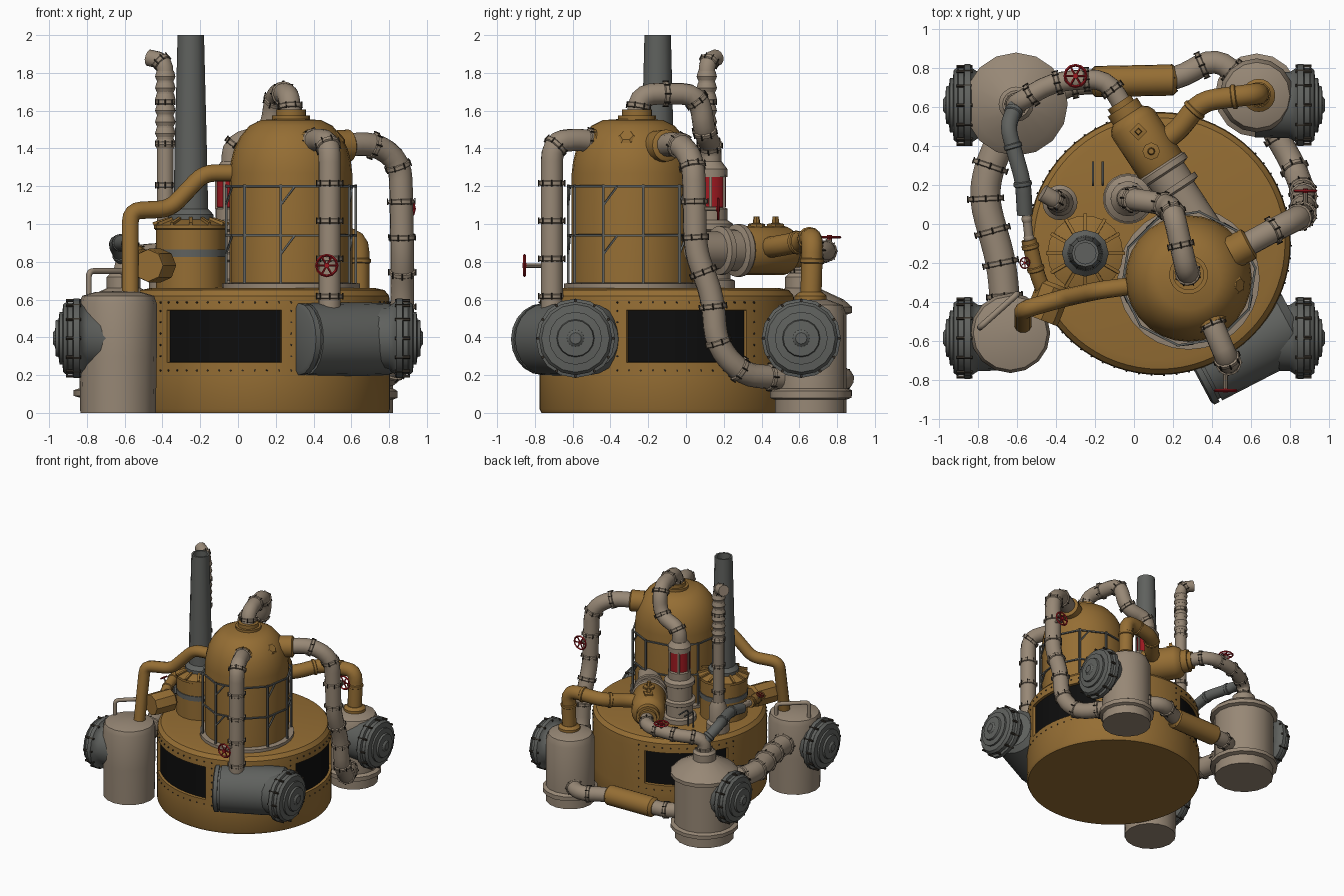
import bpy, bmesh, math
from mathutils import Vector, Matrix

if "Cube" in bpy.data.objects:
    bpy.data.objects.remove(bpy.data.objects["Cube"])

def material(name, rgb):
    m = bpy.data.materials.new(name)
    m.diffuse_color = (*rgb, 1)
    m.use_nodes = True
    m.node_tree.nodes["Principled BSDF"].inputs["Base Color"].default_value = m.diffuse_color
    return m

OCHRE = material("ochre_metal", (0.30, 0.155, 0.034))
BEIGE = material("beige_metal", (0.31, 0.245, 0.18))
GREY = material("grey_metal", (0.115, 0.12, 0.112))
BLACK = material("black_glass", (0.004, 0.004, 0.004))
RED = material("red_paint", (0.35, 0.01, 0.015))
DARK = material("dark_bolts", (0.035, 0.028, 0.02))

def ring_mesh(bm, rings, closed=False):
    """Skin a list of equal rings of points."""
    rows = [[bm.verts.new(p) for p in r] for r in rings]
    n = len(rows[0])
    pairs = list(zip(rows, rows[1:])) + ([(rows[-1], rows[0])] if closed else [])
    for a, b in pairs:
        for i in range(n):
            j = (i + 1) % n
            bm.faces.new((a[i], a[j], b[j], b[i]))
    if not closed:
        bm.faces.new(rows[0][::-1])
        bm.faces.new(rows[-1])

def add_lathe(bm, profile, loc=(0, 0, 0), axis=(0, 0, 1), n=20, closed=False):
    """Revolve (radius, height) points about an axis."""
    q = Vector(axis).to_track_quat('Z', 'Y')
    ang = [2 * math.pi * i / n for i in range(n)]
    ring_mesh(bm, [[Vector(loc) + q @ Vector((r * math.cos(a), r * math.sin(a), h)) for a in ang]
                   for r, h in profile], closed)

def rounded(pts, bend):
    """Round the corners of a polyline."""
    pts = [Vector(p) for p in pts]
    out = [pts[0]]
    for a, b, c in zip(pts, pts[1:], pts[2:]):
        p = b + (a - b).normalized() * min(bend, (a - b).length * 0.48)
        q = b + (c - b).normalized() * min(bend, (c - b).length * 0.48)
        out += [p.lerp(b, t).lerp(b.lerp(q, t), t) for t in (0, .25, .5, .75, 1)]
    return out + [pts[-1]]

def add_tube(bm, pts, r, n=12, bend=0.1):
    path = rounded(pts, bend)
    tans = [(path[min(i + 1, len(path) - 1)] - path[max(i - 1, 0)]).normalized() for i in range(len(path))]
    side = tans[0].orthogonal().normalized()
    rings = []
    for p, t in zip(path, tans):
        side = (side - t * side.dot(t)).normalized()
        up = t.cross(side)
        rings.append([p + r * (math.cos(2 * math.pi * i / n) * side + math.sin(2 * math.pi * i / n) * up)
                      for i in range(n)])
    ring_mesh(bm, rings)
    return path

def finish(bm, name, mat):
    bmesh.ops.recalc_face_normals(bm, faces=bm.faces[:])
    me = bpy.data.meshes.new(name)
    bm.to_mesh(me)
    bm.free()
    me.materials.append(mat)
    me.shade_smooth()
    me.set_sharp_from_angle(angle=math.radians(35))
    ob = bpy.data.objects.new(name, me)
    bpy.context.collection.objects.link(ob)
    return ob

def lathe(name, mat, profile, loc=(0, 0, 0), axis=(0, 0, 1), n=20):
    bm = bmesh.new()
    add_lathe(bm, profile, loc, axis, n)
    return finish(bm, name, mat)

bolts = bmesh.new()

def pipe(name, mat, pts, r, step=0.2, bend=0.1, studs=True):
    """Pipe with evenly spaced clamp collars and studs."""
    bm = bmesh.new()
    path = add_tube(bm, pts, r, bend=bend)
    travelled, nxt = 0, step * 0.3
    for a, b in zip(path, path[1:]):
        seg, d = (b - a).length, (b - a).normalized()
        while step and nxt < travelled + seg:
            c = a + d * (nxt - travelled)
            add_lathe(bm, [(r, -.014), (r * 1.13, -.009), (r * 1.13, .009), (r, .014)], c, d, 12)
            q = d.to_track_quat('Z', 'Y')
            for k in range(8 if studs else 0):
                w = k * math.pi / 4
                o = q @ Vector((math.cos(w), math.sin(w), 0)) * (r * 1.14)
                add_lathe(bolts, [(.004, -.017), (.004, .017)], c + o, d, 4)
            nxt += step
        travelled += seg
    return finish(bm, name, mat)

def wheel(name, loc, axis, r):
    """Valve handwheel with spokes and stem."""
    bm = bmesh.new()
    t = r * 0.13
    add_lathe(bm, [(r + t, 0), (r, t), (r - t, 0), (r, -t)], loc, axis, 12, True)
    q = Vector(axis).to_track_quat('Z', 'Y')
    for k in range(3):
        v = q @ Vector((math.cos(k * math.pi / 3), math.sin(k * math.pi / 3), 0)) * r
        add_tube(bm, [Vector(loc) - v, Vector(loc) + v], t * .8, 5)
    add_lathe(bm, [(r * .25, -r * .2), (r * .25, r * .2)], loc, axis, 8)
    finish(bm, name, RED)
    lathe(name + "_stem", BEIGE, [(r * .22, -.11), (r * .22, -r * .2)], loc, axis, 8)

# Main drum with three recessed curved windows
C = Vector((0.13, -0.10, 0))
bm = bmesh.new()
add_lathe(bm, [(.01, 0), (.665, 0), (.675, .02), (.675, .2), (.675, .25), (.675, .56),
               (.67, .62), (.645, .65), (.6, .66), (.01, .665)], C, n=72)
bmesh.ops.recalc_face_normals(bm, faces=bm.faces[:])
for centre in (10, 130, 250):
    group = []
    for f in bm.faces:
        m = f.calc_center_median() - C
        off = (math.degrees(math.atan2(m.y, m.x)) - centre + 180) % 360 - 180
        if .3 < m.z < .5 and abs(off) < 30 and m.xy.length > .6:
            group.append(f)
    bmesh.ops.inset_region(bm, faces=group, thickness=.016, depth=0, use_even_offset=True)
    bmesh.ops.inset_region(bm, faces=group, thickness=.003, depth=-.02, use_even_offset=True)
    for f in group:
        f.material_index = 1
    for k in range(13):
        a = math.radians(centre - 33 + k * 5.5)
        for z in (.225, .585) + ((.3, .36, .42, .48, .54) if k in (0, 12) else ()):
            d = Vector((math.cos(a), math.sin(a), 0))
            add_lathe(bolts, [(.006, -.005), (.005, .005)], C + d * .675 + Vector((0, 0, z)), d, 5)
finish(bm, "main_drum", OCHRE).data.materials.append(BLACK)

# Domed tower with foot ring, top flange and side nub
T = (0.28, -0.28, 0)
lathe("domed_tower", OCHRE, [(.325, .64), (.325, 1.27), (.318, 1.33), (.3, 1.4), (.27, 1.46),
                             (.22, 1.52), (.16, 1.55), (.01, 1.56)], T, n=28)
lathe("tower_foot_ring", BEIGE, [(.32, .65), (.365, .655), (.365, .685), (.32, .69)], T, n=28)
lathe("tower_top_flange", OCHRE, [(.1, .0), (.1, .03), (.08, .03), (.08, .06)], (.28, -.26, 1.545))
lathe("tower_nub", OCHRE, [(.05, -.05), (.05, .035), (.035, .045)], (.51, -.31, 1.44), (.75, -.1, .65), 6)

# Railing cage around the tower
bm = bmesh.new()
N = 10
def post(i, z, r=.347):
    a = 2 * math.pi * (i + .25) / N
    return Vector((T[0] + r * math.cos(a), T[1] + r * math.sin(a), z))
for i in range(N):
    add_tube(bm, [post(i, .66), post(i, 1.21)], .010, 4)
    for z in (.94, 1.2):
        add_tube(bm, [post(i, z), post(i + 1, z)], .008, 4)
        if i % 2:
            add_tube(bm, [post(i, z - .1), post(i + .35, z, .335)], .007, 4)
finish(bm, "tower_cage", GREY)

# Boiler with ribbed roof, band and tall chimney
B = (-0.25, -0.15, 0)
lathe("boiler", OCHRE, [(.185, .65), (.185, .97), (.195, .975), (.195, .995), (.1, 1.03), (.01, 1.03)], B, n=18)
lathe("boiler_band", GREY, [(.18, .825), (.191, .825), (.191, .865), (.18, .865)], B, n=18)
bm = bmesh.new()
for i in range(12):
    d = Vector((math.cos(i * math.pi / 6), math.sin(i * math.pi / 6), 0))
    add_tube(bm, [Vector(B) + d * .08 + Vector((0, 0, 1.04)), Vector(B) + d * .2 + Vector((0, 0, 1.0))], .012, 4)
finish(bm, "boiler_roof_ribs", OCHRE)
lathe("chimney", GREY, [(.12, 1.02), (.12, 1.05), (.092, 1.08), (.085, 1.4), (.07, 2), (.055, 2),
                        (.055, 1.9), (.01, 1.9)], B, n=12)

# Side box beside the boiler
lathe("boiler_side_canister", OCHRE, [(.085, -.1), (.09, -.08), (.09, .08), (.07, .1)],
      (-.44, -.40, .78), (.35, .9, 0), 8)

# Slim corrugated vent
lathe("vent_base", BEIGE, [(.09, .65), (.09, .72), (.07, .74), (.07, .85), (.05, .9)], (-.38, .11, 0))
pipe("vent_pipe", BEIGE, [(-.385, .11, .7), (-.385, .11, 1.86), (-.47, .16, 1.88)], .045, .22, .06)
bm = bmesh.new()
for k in range(7):
    add_lathe(bm, [(.046, 0), (.054, .02), (.046, .05)], (-.385, .11, 1.4 + k * .06), n=12)
finish(bm, "vent_corrugation", BEIGE)

# Pressure stack with red gauge section
S = (-0.03, 0.13, 0)
lathe("pressure_stack", BEIGE, [(.13, .65), (.13, .7), (.105, .71), (.105, .8), (.125, .81), (.125, .84), (.1, .85),
      (.1, .96), (.12, .97), (.12, 1.0), (.09, 1.02), (.09, 1.08), (.07, 1.09), (.07, 1.25), (.09, 1.25),
      (.09, 1.29), (.06, 1.33)], S)
lathe("stack_red_section", RED, [(.07, 1.085), (.083, 1.09), (.083, 1.25), (.07, 1.255)], S)
bm = bmesh.new()
for i in range(6):
    d = Vector(S) + Vector((math.cos(i * 1.0472), math.sin(i * 1.0472), 0)) * .084
    add_tube(bm, [d + Vector((0, 0, 1.08)), d + Vector((0, 0, 1.26))], .01, 4)
finish(bm, "stack_bars", BEIGE)

# Slanted horizontal tank behind the tower
A, D = (-.06, .60, .86), Vector((.55, -.84, 0))
lathe("horizontal_tank", OCHRE, [(.07, -.03), (.07, .0), (.09, .0), (.09, .05), (.115, .07), (.13, .1),
                                 (.13, .37), (.115, .4)], A, D)
lathe("tank_neck", BEIGE, [(.13, .36), (.14, .37), (.14, .4), (.11, .41), (.11, .48), (.13, .48), (.13, .51),
                           (.10, .52), (.10, .8)], A, D)
for k, h in enumerate((.15, .27)):
    p = Vector(A) + D * h
    lathe("tank_fitting_%d" % k, OCHRE, [(.045, .1), (.045, .14), (.02, .145), (.015, .18)], p, n=4 + 4 * k)

# Corner vessels
lathe("front_left_vessel", BEIGE, [(.2, 0), (.205, .3), (.205, .58), (.19, .62), (.12, .64), (.01, .645)],
      (-.635, -.56, 0), n=16)
lathe("back_left_vessel", BEIGE, [(.23, 0), (.23, .08), (.265, .09), (.265, .12), (.235, .13), (.235, .52),
      (.265, .53), (.265, .56), (.22, .6), (.09, .66), (.09, .72), (.07, .74)], (-.605, .615, 0), n=16)
lathe("back_right_vessel", BEIGE, [(.19, 0), (.19, .07), (.215, .08), (.215, .115), (.19, .13), (.19, .52),
      (.17, .57), (.09, .6), (.01, .6)], (.63, .66, 0), n=16)
lathe("front_right_vessel", GREY, [(.17, -.04), (.19, -.03), (.19, .0), (.175, .0), (.175, .015), (.19, .015),
      (.195, .35), (.19, .5), (.15, .54)], (.35, -.745, .39), (.88, .47, 0), n=20)

# Stepped end caps with bolted flanges, one on every vessel
for sx, y, name in ((1, -.585, "front_right"), (1, .61, "back_right"), (-1, -.585, "front_left"), (-1, .61, "back_left")):
    o, ax = Vector((0, y, .395)), Vector((sx, 0, 0))
    lathe(name + "_end_cap", GREY, [(.165, .62), (.17, .80), (.19, .83), (.21, .84), (.21, .87), (.19, .875),
          (.19, .90), (.195, .905), (.18, .925), (.14, .93), (.14, .945), (.10, .95), (.095, .965),
          (.045, .968), (.03, .98)], o, ax, 16)
    for k in range(12):
        w = k * math.pi / 6
        p = o + Vector((sx * .86, .2 * math.cos(w), .2 * math.sin(w)))
        add_lathe(bolts, [(.009, -.03), (.009, .05)], p, ax, 5)

# Large beige pipes
pipe("front_pipe", BEIGE, [(.38, -.46, 1.43), (.43, -.58, 1.45), (.485, -.71, 1.43), (.485, -.71, .52)], .06, .2)
pipe("right_pipe", BEIGE, [(.5, -.15, 1.41), (.72, -.03, 1.43), (.86, .04, 1.33), (.87, .05, .85), (.87, .14, .62),
                           (.87, .16, .36), (.82, .3, .2), (.66, .58, .18)], .063, .19)
pipe("tower_top_pipe", BEIGE, [(.28, -.26, 1.57), (.27, -.24, 1.69), (.2, .07, 1.69), (.17, .1, 1.47),
                               (-.03, .13, 1.43), (-.03, .13, 1.28)], .058, .18)
pipe("left_pipe", BEIGE, [(-.66, -.42, .42), (-.68, -.2, .42), (-.77, .12, .42), (-.75, .28, .42), (-.65, .5, .42)], .08, .17)
pipe("back_pipe", BEIGE, [(-.5, .6, .2), (-.35, .72, .18), (.22, .74, .18), (.42, .86, .18), (.6, .7, .18)], .06, .17)
pipe("back_left_top_pipe", BEIGE, [(-.605, .615, .7), (-.605, .615, .83), (-.42, .73, .85), (-.14, .75, .86),
                                   (-.03, .56, .86)], .052, .15)
lathe("back_pipe_sleeve", OCHRE, [(.06, -.22), (.08, -.2), (.08, .2), (.06, .22)], (0, .735, .18), (1, .02, 0))

# Tower pipe sockets
for k, (p, d) in enumerate((((.36, -.42, 1.41), (.4, -.9, .1)), ((.5, -.15, 1.41), (.87, .47, .05)))):
    lathe("tower_socket_%d" % k, OCHRE, [(.085, 0), (.085, .1), (.07, .11)], p, d)

# Ochre and grey connecting pipes
pipe("tower_left_pipe", OCHRE, [(-.57, -.52, .6), (-.57, -.44, 1.07), (-.36, -.38, 1.08), (-.18, -.34, 1.27),
                                (.05, -.31, 1.27)], .046, 0, .06)
pipe("back_right_pipe", OCHRE, [(.1, .4, .87), (.22, .47, .88), (.34, .63, .91), (.64, .67, .93), (.64, .66, .57)],
     .056, .22, .08, False)
lathe("back_right_pipe_foot", OCHRE, [(.085, .56), (.085, .62), (.06, .64)], (.64, .66, 0))
pipe("side_feed_pipe", GREY, [(-.6, .62, .8), (-.65, .5, .9), (-.57, .22, .9), (-.56, .05, .86)], .042, .2, .06, False)
pipe("side_feed_rod", BEIGE, [(-.575, .25, .9), (-.53, -.15, .84)], .024, .1, .05, False)
pipe("side_feed_end", OCHRE, [(-.54, -.08, .85), (-.5, -.25, .82), (-.45, -.38, .78)], .04, .12, .05, False)
pipe("vessel_handrail", BEIGE, [(-.79, -.53, .6), (-.79, -.53, .75), (-.6, -.36, .75), (-.6, -.36, .66)], .016, 0, .03)

# Thin roof rods
for k in (0, 1):
    pipe("roof_rod_%d" % k, GREY, [(-.21 + .05 * k, .2, .66), (-.21 + .05 * k, .2, .8), (-.21 + .05 * k, .32, .8)], .006, 0, .03)

# Valve handwheels
wheel("front_valve_wheel", (.47, -.855, .78), (0, -1, 0), .055)
wheel("right_valve_wheel", (.88, .17, 1.08), (0, 1, 0), .055)
wheel("back_valve_wheel", (-.3, .76, .93), (0, 0, 1), .055)
wheel("side_valve_wheel", (-.56, -.2, .88), (-.5, 0, 1), .028)

finish(bolts, "bolts", DARK)
